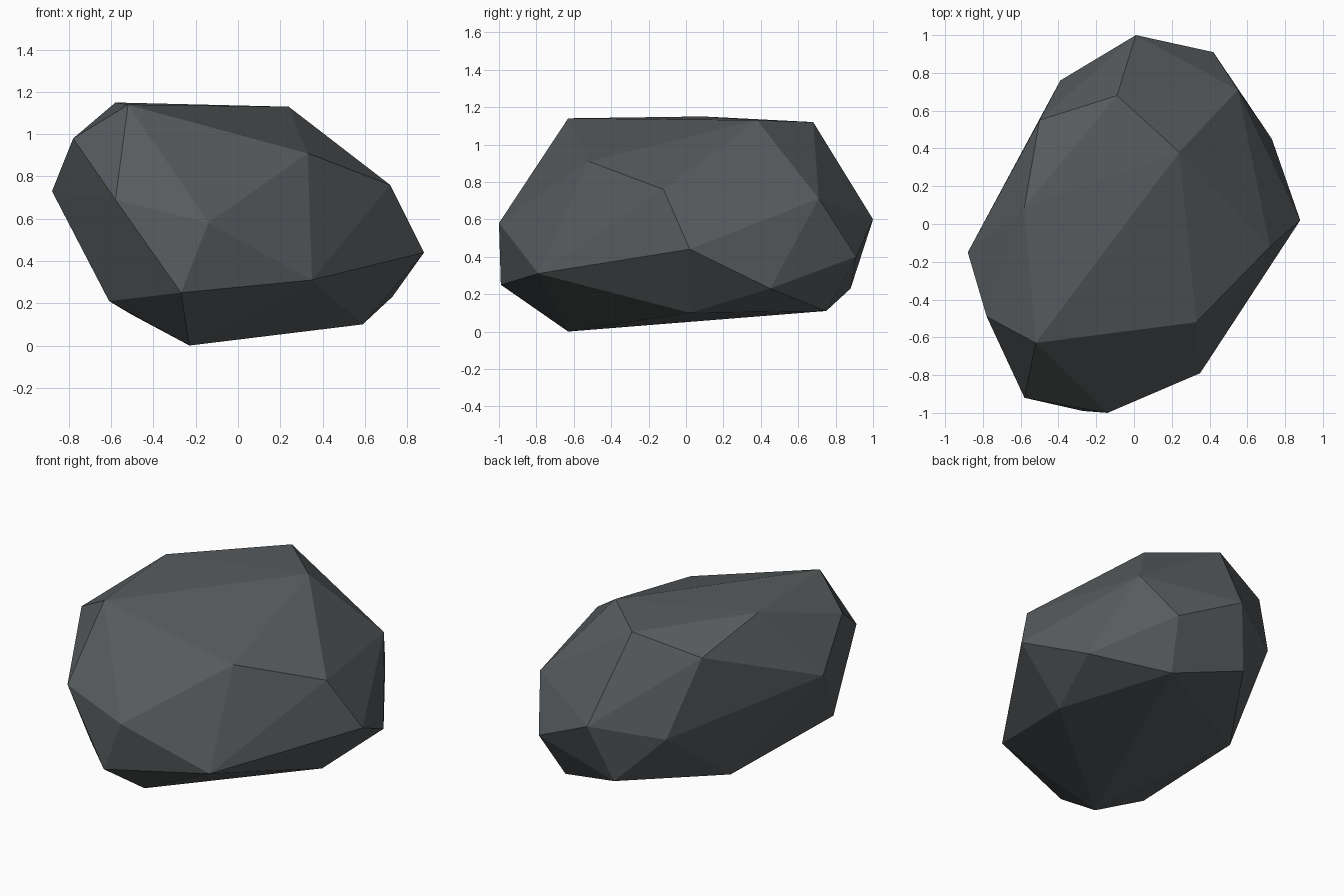
import bpy
import bmesh

# Remove the default cube only
default_cube = bpy.data.objects.get("Cube")
if default_cube:
    bpy.data.objects.remove(default_cube, do_unlink=True)


def make_material(name, colour):
    material = bpy.data.materials.new(name)
    material.use_nodes = True
    material.diffuse_color = colour
    shader = material.node_tree.nodes["Principled BSDF"]
    shader.inputs["Base Color"].default_value = colour
    shader.inputs["Roughness"].default_value = 0.9
    return material


def make_hull(name, corners, material):
    """Wrap a tight convex skin of flat facets around the corner points."""
    bm = bmesh.new()
    for corner in corners:
        bm.verts.new(corner)
    hull = bmesh.ops.convex_hull(bm, input=list(bm.verts))
    unused = {v for v in hull["geom_interior"] + hull["geom_unused"]
              if isinstance(v, bmesh.types.BMVert)}
    bmesh.ops.delete(bm, geom=list(unused), context="VERTS")
    bmesh.ops.recalc_face_normals(bm, faces=list(bm.faces))
    for face in bm.faces:
        face.smooth = False
    mesh = bpy.data.meshes.new(name)
    bm.to_mesh(mesh)
    bm.free()
    mesh.materials.append(material)
    rock = bpy.data.objects.new(name, mesh)
    bpy.context.scene.collection.objects.link(rock)
    return rock


# Corners of the flattish crown
crown = [
    (-0.52, -0.63, 1.14), (-0.58, 0.09, 1.15), (-0.50, 0.55, 1.01),
    (-0.09, 0.68, 1.12), (0.24, 0.38, 1.13), (0.33, -0.52, 0.91),
    (-0.78, -0.49, 0.98),
]

# Corners of the bulging middle
middle = [
    (0.01, 1.0, 0.60), (0.42, 0.91, 0.40), (0.55, 0.71, 0.71),
    (0.88, 0.02, 0.44), (0.72, -0.12, 0.76), (0.35, -0.79, 0.31),
    (-0.14, -1.0, 0.58), (-0.58, -0.92, 0.69), (-0.88, -0.15, 0.73),
    (-0.39, 0.76, 0.53),
]

# Corners of the undercut base
base = [
    (-0.27, -0.99, 0.25), (-0.61, -0.64, 0.21), (-0.51, 0.27, 0.15),
    (-0.23, -0.63, 0.0), (0.59, 0.02, 0.10), (0.34, 0.75, 0.11),
    (-0.10, 0.88, 0.23), (0.73, 0.45, 0.23),
]

# The boulder
slate = make_material("slate grey", (0.095, 0.106, 0.112, 1.0))
make_hull("boulder", crown + middle + base, slate)
